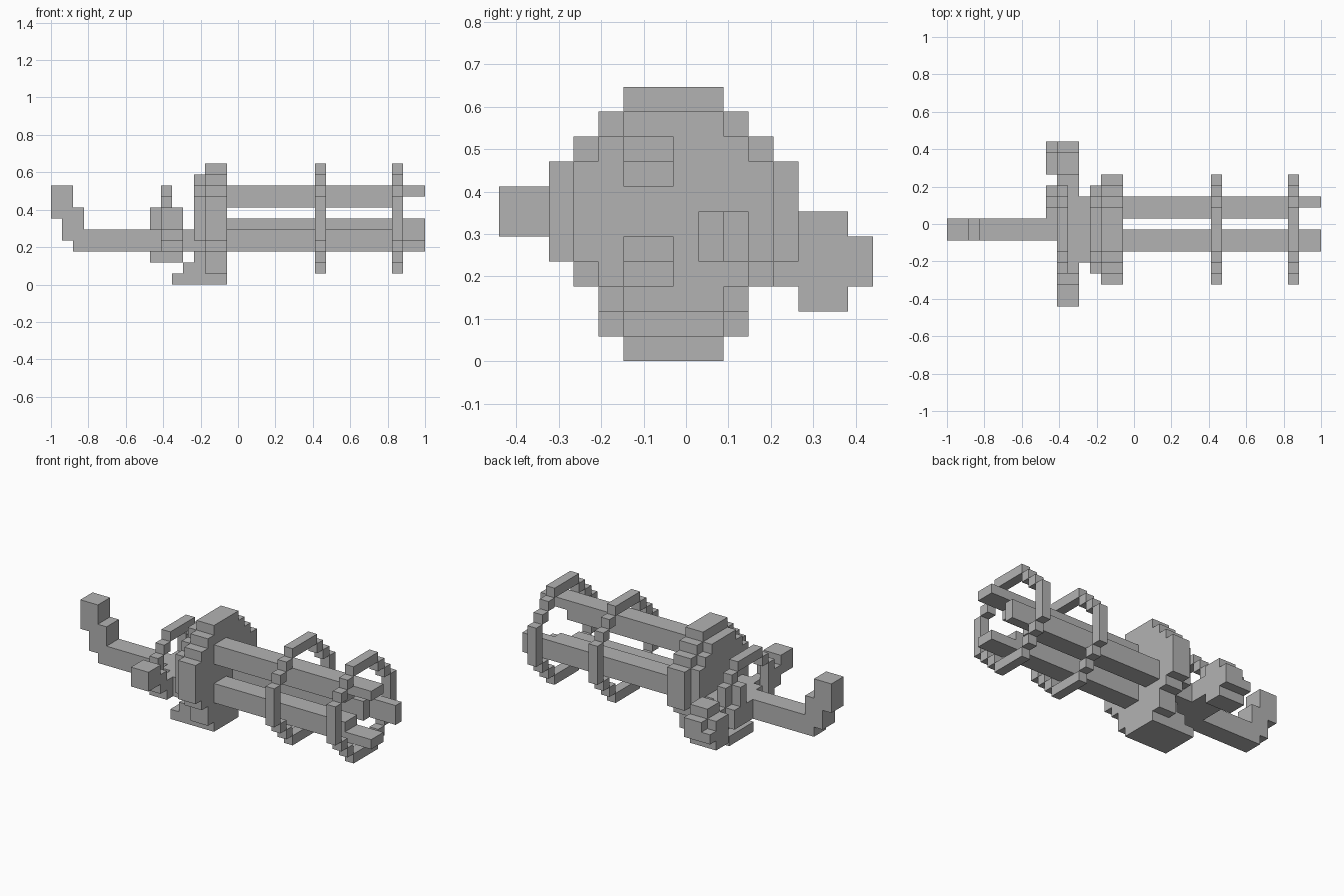
import bpy, bmesh

U = 2 / 34            # size of one block
CENTRE = 7            # block column of the long axis across y

default = bpy.data.objects.get("Cube")
if default:
    bpy.data.objects.remove(default)

grey = bpy.data.materials.new("plain grey")
grey.use_nodes = True
GREY = (0.45, 0.45, 0.45, 1)
grey.diffuse_color = GREY
grey.node_tree.nodes["Principled BSDF"].inputs["Base Color"].default_value = GREY


def blocks(name, boxes):
    """One object from boxes given as x, y and z ranges in block units."""
    bm = bmesh.new()
    for x, y, z in boxes:
        made = bmesh.ops.create_cube(bm, size=1)["verts"]
        for v in made:
            v.co.x = (x[0] if v.co.x < 0 else x[1]) * U - 1
            v.co.y = ((y[0] if v.co.y < 0 else y[1]) - 7.5) * U
            v.co.z = (z[0] if v.co.z < 0 else z[1]) * U
    mesh = bpy.data.meshes.new(name)
    bm.to_mesh(mesh)
    bm.free()
    mesh.materials.append(grey)
    ob = bpy.data.objects.new(name, mesh)
    bpy.context.collection.objects.link(ob)
    return ob


def disc(x, bottom, radius):
    """Solid blocky disc, one box per row."""
    rows = []
    for i in range(2 * radius):
        half = min(radius, 2 + min(i, 2 * radius - 1 - i))
        rows.append((x, (CENTRE - half, CENTRE + half), (bottom + i, bottom + i + 1)))
    return rows


def ring(x, bottom, radius):
    """Hollow blocky ring, keeping the end blocks of each row."""
    rows = disc(x, bottom, radius)
    out = [rows[0], rows[-1]]
    for xs, (a, b), z in rows[1:-1]:
        out += [(xs, (a, a + 1), z), (xs, (b - 1, b), z)]
    return out


# Barrels, each with a half-cut muzzle beyond the front ring
barrels = {
    "upper_barrel": ((5, 7), (7, 9), (5, 7), (8, 9)),
    "lower_barrel": ((5, 7), (3, 5), (5, 7), (3, 4)),
    "side_barrel": ((8, 10), (4, 6), (9, 10), (4, 6)),
}
for name, (y, z, muzzle_y, muzzle_z) in barrels.items():
    blocks(name, [((16, 31), y, z), ((31, 34), muzzle_y, muzzle_z)])

# Rings round the barrels
blocks("middle_ring", ring((24, 25), 1, 5))
blocks("front_ring", ring((31, 32), 1, 5))

# Breech
blocks("breech_disc", disc((14, 16), 1, 5))
blocks("breech_back_disc", disc((13, 14), 2, 4))
blocks("breech_base", [
    ((14, 16), (4, 10), (1, 2)),
    ((12, 14), (5, 9), (1, 2)),
    ((13, 16), (5, 9), (0, 1)),
    ((11, 13), (5, 9), (0, 1)),
])

# Rear platform and the bent tail
blocks("rear_platform", [((11, 13), (4, 10), (3, 5)), ((10, 11), (5, 10), (3, 5))])
blocks("tail_rod", [
    ((2, 10), (6, 8), (3, 5)),
    ((1, 3), (6, 8), (4, 7)),
    ((0, 2), (6, 8), (6, 9)),
])

# Thin arch over the platform
blocks("rear_arch", [((10, 11), (5, 9), (8, 9))]
       + [((10, 11), (y, y + 1), (7, 8)) for y in (4, 9)]
       + [((10, 11), (y, y + 1), (5, 7)) for y in (3, 10)])

# Front grip stepping up from the platform
blocks("front_grip", [
    ((10, 12), (0, 2), (5, 7)),
    ((10, 12), (2, 3), (4, 6)),
    ((10, 12), (3, 4), (3, 5)),
])

# Lumpy knob on the back side with its link
blocks("back_knob", [
    ((10, 12), (11, 15), (3, 5)),
    ((9, 10), (12, 14), (3, 5)),
    ((9, 12), (12, 14), (2, 3)),
    ((10, 12), (12, 14), (5, 6)),
    ((9, 10), (14, 15), (3, 4)),
])
blocks("knob_link", [
    ((9, 11), (8, 11), (3, 5)),
    ((11, 12), (10, 11), (3, 5)),
    ((9, 10), (9, 10), (5, 7)),
])
